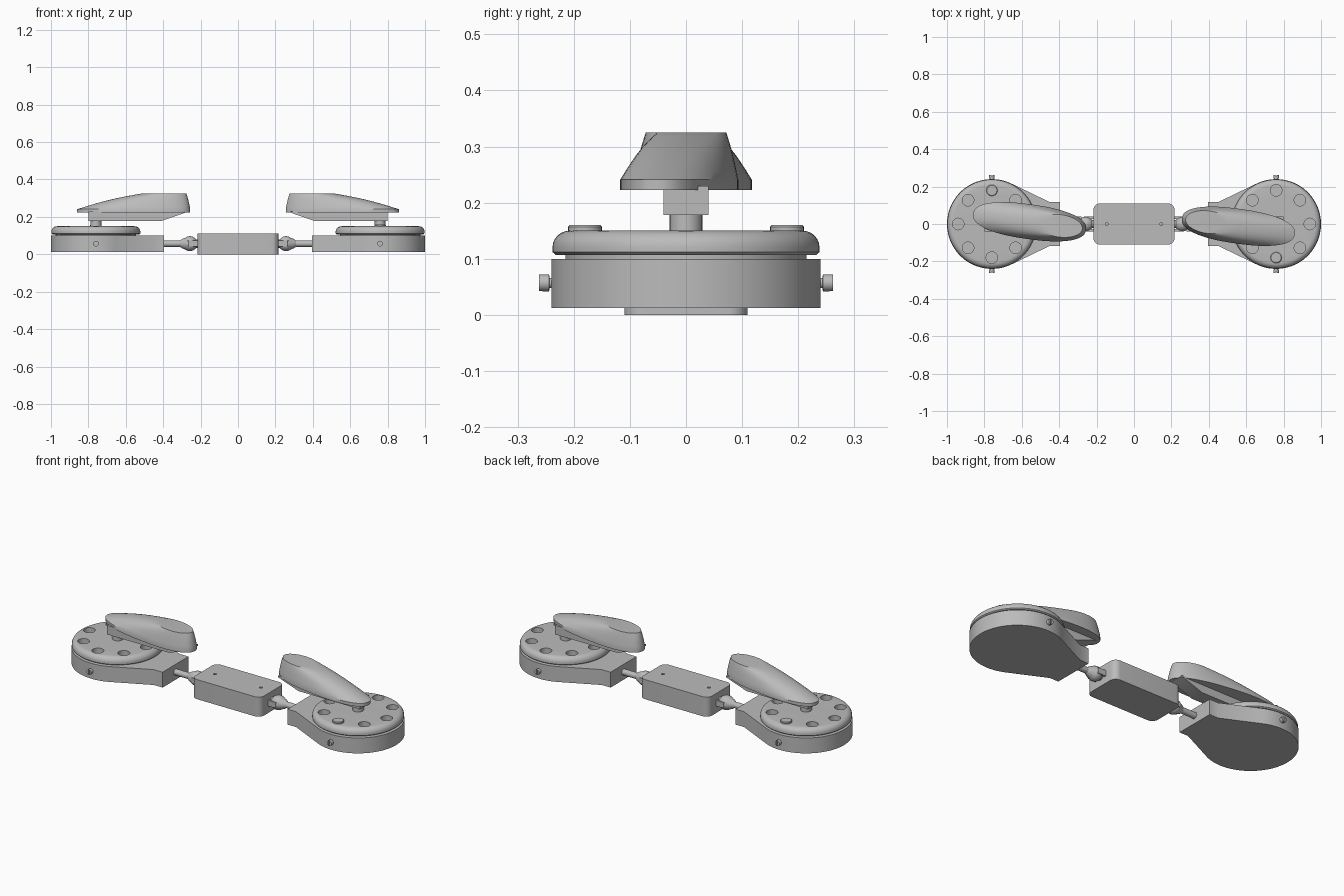
import bpy
import bmesh
from math import pi, cos, sin, radians, copysign
from mathutils import Matrix, Vector

old = bpy.data.objects.get("Cube")
if old:
    bpy.data.objects.remove(old, do_unlink=True)

grey = bpy.data.materials.new("plain grey")
grey.use_nodes = True
grey.diffuse_color = (0.5, 0.5, 0.5, 1)
grey.node_tree.nodes["Principled BSDF"].inputs["Base Color"].default_value = (0.5, 0.5, 0.5, 1)

HUB = -0.76      # x of the right-hand turntable
MID = 0.057      # height of the rods and bolts


def add_loft(bm, rings):
    """Skin equal-length rings of points and cap both ends."""
    loops = [[bm.verts.new(p) for p in ring] for ring in rings]
    n = len(loops[0])
    for a, b in zip(loops, loops[1:]):
        for i in range(n):
            j = (i + 1) % n
            bm.faces.new((a[i], a[j], b[j], b[i]))
    bm.faces.new(loops[0][::-1])
    bm.faces.new(loops[-1])


def circle_rings(profile, centre, axis="Z", n=48):
    """Rings for a turned part; the profile lists (radius, distance along axis)."""
    turn = {"Z": Matrix(), "X": Matrix.Rotation(pi / 2, 4, "Y"),
            "Y": Matrix.Rotation(-pi / 2, 4, "X")}[axis]
    return [[Vector(centre) + turn @ Vector((r * cos(2 * pi * i / n), r * sin(2 * pi * i / n), h))
             for i in range(n)] for r, h in profile]


def extrude_rings(points, z0, z1):
    return [[Vector((x, y, z)) for x, y in points] for z in (z0, z1)]


def make(name, *lofts):
    bm = bmesh.new()
    for rings in lofts:
        add_loft(bm, rings)
    bmesh.ops.recalc_face_normals(bm, faces=bm.faces)
    mesh = bpy.data.meshes.new(name)
    bm.to_mesh(mesh)
    bm.free()
    mesh.materials.append(grey)
    ob = bpy.data.objects.new(name, mesh)
    bpy.context.collection.objects.link(ob)
    return ob


def cut(ob, *lofts):
    """Subtract lofted solids and bake the result."""
    tool = make("cutter", *lofts)
    tool.hide_render = True
    mod = ob.modifiers.new("cut", "BOOLEAN")
    mod.object, mod.operation, mod.solver = tool, "DIFFERENCE", "EXACT"
    bpy.context.view_layer.update()
    graph = bpy.context.evaluated_depsgraph_get()
    mesh = bpy.data.meshes.new_from_object(ob.evaluated_get(graph))
    ob.modifiers.clear()
    ob.data = mesh
    bpy.data.objects.remove(tool, do_unlink=True)


def smooth(ob):
    bpy.ops.object.select_all(action="DESELECT")
    ob.select_set(True)
    bpy.context.view_layer.objects.active = ob
    bpy.ops.object.shade_smooth_by_angle(angle=radians(32))


def oval(cx, cy, a, b, z, power=1.0, n=64):
    """Slightly turned superellipse ring."""
    turn = Matrix.Rotation(-0.14, 3, "Z")
    ring = []
    for i in range(n):
        c, s = cos(2 * pi * i / n), sin(2 * pi * i / n)
        p = Vector((a * copysign(abs(c) ** power, c), b * copysign(abs(s) ** power, s), 0))
        ring.append(turn @ p + Vector((cx, cy, z)))
    return ring


parts = []

# Teardrop base with a square tab towards the middle
arc = [radians(64 + 232 * i / 56) for i in range(57)]
outline = [(HUB + 0.24 * cos(t), 0.24 * sin(t)) for t in arc]
outline += [(-0.45, -0.117), (-0.395, -0.117), (-0.395, 0.117), (-0.45, 0.117)]
parts.append(make("base", extrude_rings(outline, 0.012, 0.1)))

# Recessed spindle between base and turntable
parts.append(make("spindle", circle_rings([(0.215, 0.098), (0.215, 0.108)], (HUB, 0, 0))))

# Turntable with a rounded rim and seven finger holes
rim = [(0.232, 0.107), (0.238, 0.112)]
rim += [(0.208 + 0.03 * cos(t * pi / 12), 0.12 + 0.03 * sin(t * pi / 12)) for t in range(7)]
turntable = make("turntable", circle_rings(rim, (HUB, 0, 0), n=72))
spots = [(HUB + 0.18 * cos(k * pi / 4), 0.18 * sin(k * pi / 4)) for k in range(8)]
cut(turntable, *[circle_rings([(0.031, 0.115), (0.031, 0.2)], (x, y, 0), n=32)
                 for k, (x, y) in enumerate(spots) if k != 2])
parts.append(turntable)

# Raised pin in the eighth place
parts.append(make("locating_pin", circle_rings(
    [(0.03, 0.12), (0.03, 0.157), (0.027, 0.16)], (*spots[2], 0), n=32)))

# Side bolts with a cross slot
for side, label in ((1, "back"), (-1, "front")):
    bolt = make(label + "_bolt", circle_rings(
        [(0.009, 0.22 * side), (0.009, 0.243 * side), (0.015, 0.244 * side), (0.015, 0.262 * side)],
        (HUB, 0, MID), "Y", 24))
    slot = [(HUB - 0.003, 0.256 * side), (HUB + 0.003, 0.256 * side),
            (HUB + 0.003, 0.28 * side), (HUB - 0.003, 0.28 * side)]
    cut(bolt, extrude_rings(slot, 0, 0.1))
    parts.append(bolt)

# Lever: post, underside bar and sloping pad
parts.append(make("lever_post", circle_rings([(0.029, 0.14), (0.029, 0.182)], (HUB, 0, 0), n=32)))
bar = [(-0.8, 0.23), (-0.8, 0.178), (-0.41, 0.178), (-0.28, 0.223), (-0.28, 0.23)]
parts.append(make("lever_bar", [[Vector((x, y, z)) for x, z in bar] for y in (-0.04, 0.04)]))

low = oval(-0.558, 0.012, 0.305, 0.093, 0.223, 0.85)
top = oval(-0.395, -0.01, 0.12, 0.06, 0.325)
pad = [low]
for k in range(8):
    f = k / 7
    bulge = 0.008 * sin(pi * f)
    pad.append([p.lerp(q, f) + Vector((0, 0, (1 - f) * 0.018 + bulge)) for p, q in zip(low, top)])
parts.append(make("lever_pad", pad))

# Rod and ball joint
joint = [(0.017, -0.41), (0.017, -0.31), (0.026, -0.296)]
joint += [(0.04 * sin(t * pi / 14), -0.257 - 0.04 * cos(t * pi / 14)) for t in range(4, 12)]
joint += [(0.022, -0.226), (0.022, -0.205)]
parts.append(make("ball_rod", circle_rings(joint, (0, 0, MID), "X", 32)))

# Fork cheeks that hold the ball
for side, label in ((1, "back"), (-1, "front")):
    cheek = [(-0.275, 0.028 * side), (-0.205, 0.028 * side),
             (-0.205, 0.04 * side), (-0.265, 0.04 * side)]
    parts.append(make(label + "_fork", extrude_rings(cheek, MID - 0.016, MID + 0.016)))

# The other arm is the same arm turned half way round
for ob in parts:
    smooth(ob)
    twin = ob.copy()
    bpy.context.collection.objects.link(twin)
    twin.rotation_euler.z = pi
    twin.name, ob.name = "left_" + ob.name, "right_" + ob.name

# Central box with rounded corners and two screw holes
corner = 0.035
plan = []
for q, (sx, sy) in enumerate(((1, 1), (-1, 1), (-1, -1), (1, -1))):
    for i in range(9):
        t = (q + i / 8) * pi / 2
        plan.append((sx * (0.217 - corner) + corner * cos(t), sy * (0.11 - corner) + corner * sin(t)))
box = make("centre_box", extrude_rings(plan, 0, 0.112))
cut(box, *[circle_rings([(0.008, 0.09), (0.008, 0.13)], (x, 0, 0), n=20) for x in (-0.145, 0.145)])
smooth(box)
